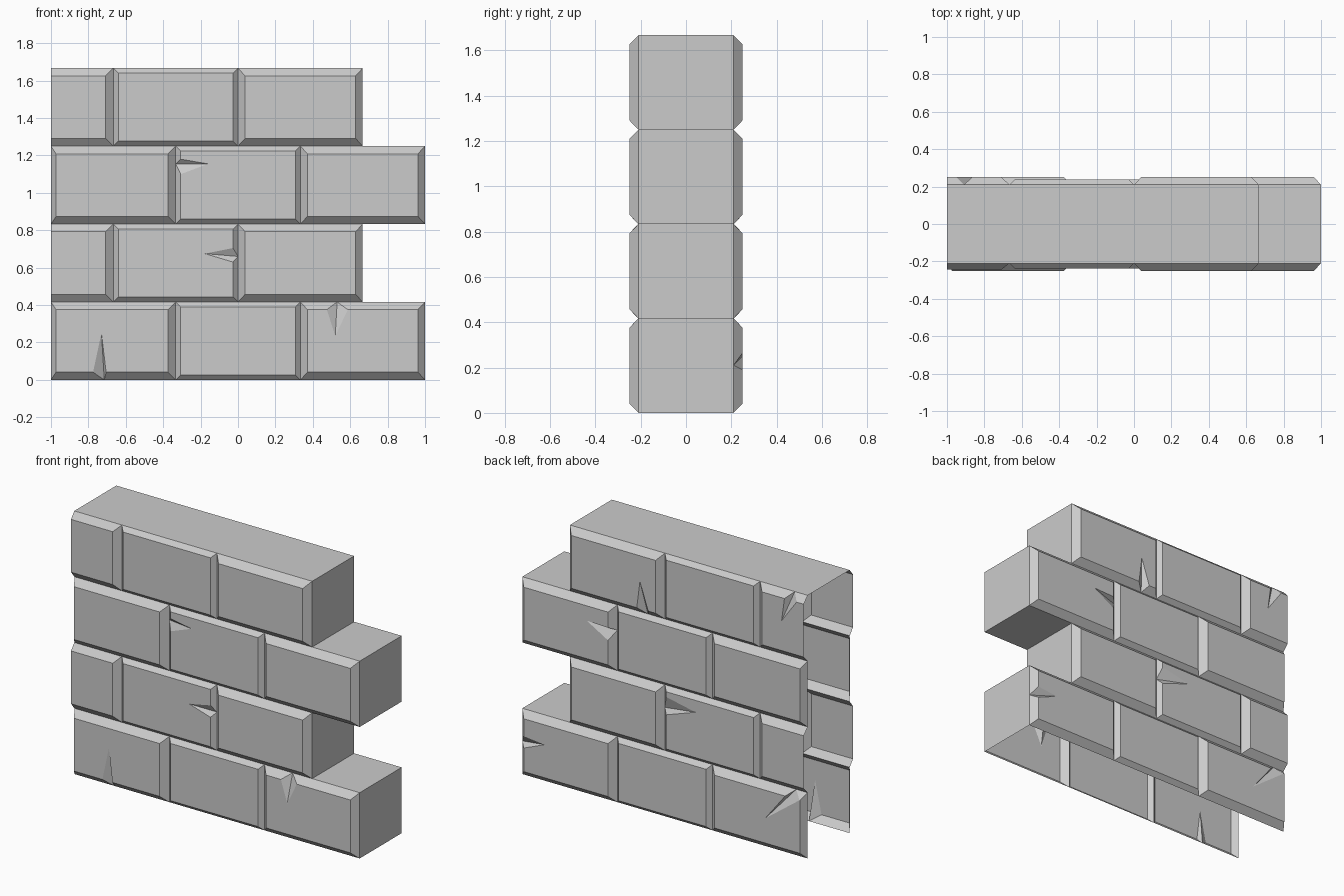
import bpy

if "Cube" in bpy.data.objects:
    bpy.data.objects.remove(bpy.data.objects["Cube"])

H = 5 / 12      # course height
C = 0.21        # half thickness at the mortar grooves
T = 2 / 3       # brick length
B, S = 0.041, 0.027   # large and small bevels


def make_object(name, verts, faces):
    mesh = bpy.data.meshes.new(name)
    mesh.from_pydata(verts, [], faces)
    mesh.update()
    obj = bpy.data.objects.new(name, mesh)
    bpy.context.collection.objects.link(obj)
    return obj


def brick(name, side, x0, x1, row, inset, depth, cracks):
    """Bevelled brick face. Edges: 0 bottom, 1 right, 2 top, 3 left.
    inset = bevel width per edge; crack = edge: (start, valley, end, tip_x, tip_z)."""
    z0, z1 = row * H, (row + 1) * H
    b, r, t, l = inset
    verts, faces = [], []

    def v(x, z, d=0.0):
        verts.append((x, side * (C + d), z))
        return len(verts) - 1

    outer = [v(x0, z0), v(x1, z0), v(x1, z1), v(x0, z1)]
    xi, zi = (x0 + l, x1 - r), (z0 + b, z1 - t)
    inner = [v(xi[0], zi[0], depth), v(xi[1], zi[0], depth),
             v(xi[1], zi[1], depth), v(xi[0], zi[1], depth)]
    rim = []
    for e in range(4):
        o0, o1, i0, i1 = outer[e], outer[(e + 1) % 4], inner[e], inner[(e + 1) % 4]
        rim.append(i0)
        if inset[e] == 0:            # brick cut open at the wall end
            continue
        if e not in cracks:
            faces.append((o0, o1, i1, i0))
            continue
        a, m, c, tx, tz = cracks[e]
        line_in = (zi[0], xi[1], zi[1], xi[0])[e]
        line_out = (z0, x1, z1, x0)[e]
        if e % 2 == 0:
            A, M, E = v(a, line_in, depth), v(m, line_out), v(c, line_in, depth)
        else:
            A, M, E = v(line_in, a, depth), v(line_out, m), v(line_in, c, depth)
        tip = v(tx, tz, depth)
        faces += [(o0, M, A, i0), (M, o1, i1, E), (A, M, tip), (tip, M, E)]
        rim += [A, tip, E]
    faces.append(tuple(rim))
    if side > 0:
        faces = [f[::-1] for f in faces]
    make_object(name, verts, faces)


# Cracks keyed by (side, row, brick index)
CRACKS = {
    (-1, 0, 0): {0: (-0.775, -0.715, -0.705, -0.73, 0.25)},
    (-1, 0, 2): {2: (0.587, 0.53, 0.475, 0.52, 0.235)},
    (-1, 1, 1): {1: (0.63, 0.66, 0.705, -0.177, 0.675)},
    (-1, 2, 1): {3: (1.18, 1.155, 1.10, -0.16, 1.155)},
    (1, 3, 2): {0: (0.09, 0.12, 0.17, 0.148, 1.463)},
    (1, 3, 0): {2: (-0.865, -0.91, -0.95, -0.845, 1.48)},
    (1, 2, 2): {3: (1.11, 1.09, 1.03, 0.52, 1.115)},
    (1, 1, 1): {1: (0.66, 0.69, 0.773, -0.232, 0.731)},
    (1, 0, 2): {1: (0.19, 0.21, 0.265, 0.817, 0.25)},
    (1, 0, 0): {2: (-0.87, -0.92, -0.97, -0.73, 0.197)},
}

# Front and back brick faces, alternate courses shifted by half a brick
for side, label in ((-1, "front"), (1, "back")):
    for row in range(4):
        odd = row % 2
        cuts = [-1, -T, 0, T] if odd else [-1, -T / 2, T / 2, 1]
        for i in range(3):
            if i == 1:
                inset, depth = (S, S, S, S), S
            elif i == 0:
                inset = (B, B, B, 0 if odd else S)
                depth = 0.033 if odd and side < 0 else 0.04
            else:
                inset, depth = (B, 0.038, B, 0.038), 0.04
            brick(f"{label}_brick_{row}_{i}", side, cuts[i], cuts[i + 1], row,
                  inset, depth, CRACKS.get((side, row, i), {}))

# Right-hand ends of the courses
for row in range(4):
    x, z0, z1 = (T if row % 2 else 1), row * H, (row + 1) * H
    make_object(f"course_end_{row}",
                [(x, -C, z0), (x, C, z0), (x, C, z1), (x, -C, z1)], [(0, 1, 2, 3)])

# Wall top and the exposed ledges of the long courses (left end and base stay open)
for name, xa, xb, row, up in (("wall_top", -1, T, 4, True), ("ledge_lower", T, 1, 1, True),
                              ("ledge_underside", T, 1, 2, False), ("ledge_upper", T, 1, 3, True)):
    z = row * H
    make_object(name, [(xa, -C, z), (xb, -C, z), (xb, C, z), (xa, C, z)],
                [(0, 1, 2, 3) if up else (3, 2, 1, 0)])
